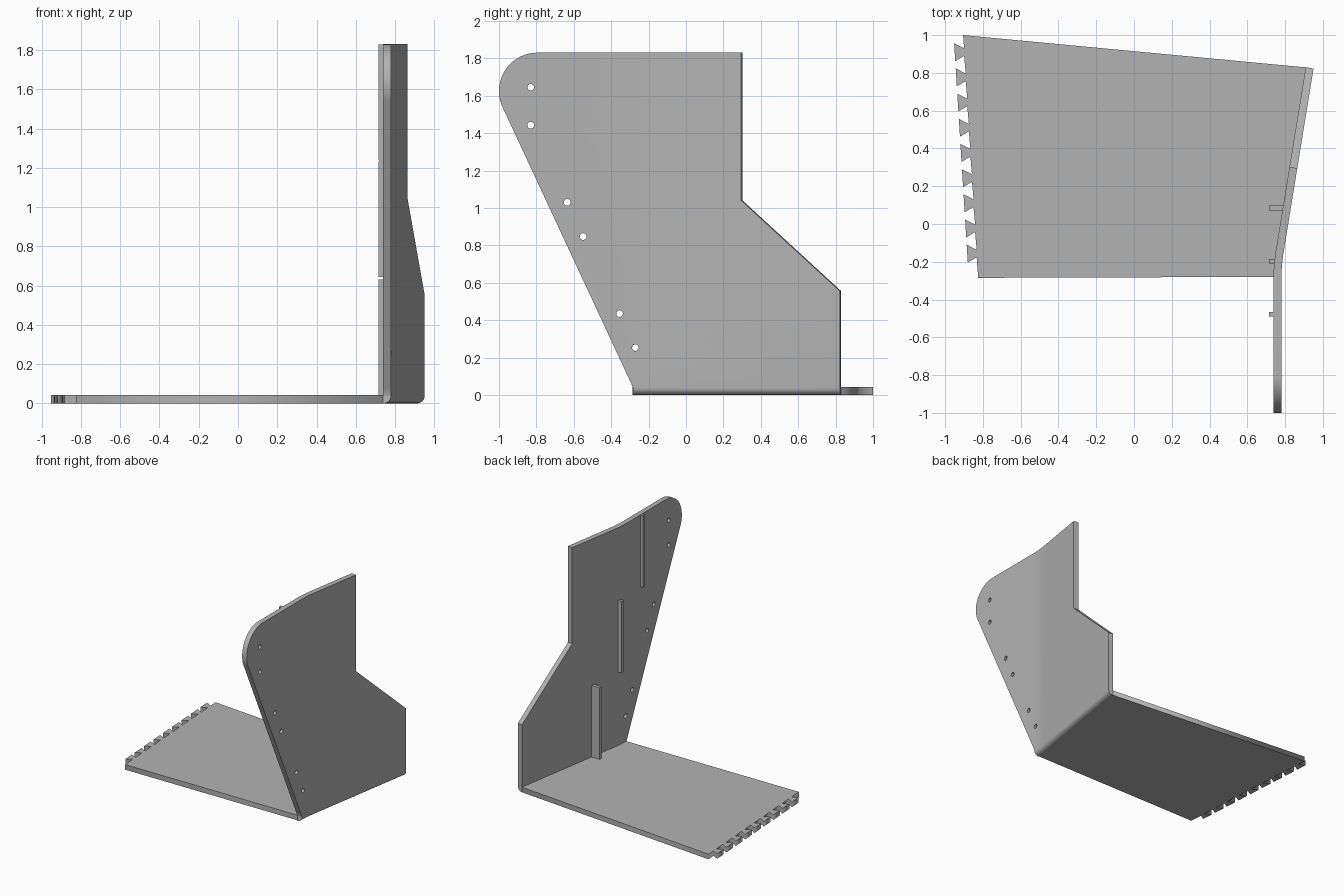
import bpy
import bmesh
import math
from mathutils import Vector

cube = bpy.data.objects.get("Cube")
if cube:
    bpy.data.objects.remove(cube)

THICK = 0.042
SLOPE = 0.163
BEND_START, BEND_WIDTH = -0.30, 0.16
WALL_X = 0.738

grey = bpy.data.materials.new("plain grey")
colour = (0.45, 0.45, 0.45, 1)
grey.diffuse_color = colour
grey.use_nodes = True
grey.node_tree.nodes["Principled BSDF"].inputs["Base Color"].default_value = colour


def bend(y):
    """Inner wall x and its slope at depth y."""
    d = min(max(y - BEND_START, 0), BEND_WIDTH)
    rest = max(y - BEND_START - BEND_WIDTH, 0)
    return WALL_X + SLOPE * (d * d / (2 * BEND_WIDTH) + rest), SLOPE * d / BEND_WIDTH


def circle(cx, cy, r, n=20):
    return [(cx + r * math.cos(2 * math.pi * i / n), cy + r * math.sin(2 * math.pi * i / n))
            for i in range(n)]


def sheet(loops):
    """Flat sheet from outlines, with holes, as a bmesh from z = 0 to THICK."""
    curve = bpy.data.curves.new("outline", "CURVE")
    curve.dimensions = "2D"
    curve.fill_mode = "BOTH"
    curve.extrude = THICK / 2
    for loop in loops:
        spline = curve.splines.new("POLY")
        spline.points.add(len(loop) - 1)
        for p, (a, b) in zip(spline.points, loop):
            p.co = (a, b, 0, 1)
        spline.use_cyclic_u = True
    temp = bpy.data.objects.new("outline", curve)
    bpy.context.collection.objects.link(temp)
    mesh = bpy.data.meshes.new_from_object(temp.evaluated_get(bpy.context.evaluated_depsgraph_get()))
    bm = bmesh.new()
    bm.from_mesh(mesh)
    bpy.data.objects.remove(temp)
    bpy.data.curves.remove(curve)
    bpy.data.meshes.remove(mesh)
    bmesh.ops.remove_doubles(bm, verts=bm.verts, dist=0.0002)
    bmesh.ops.translate(bm, verts=bm.verts, vec=(0, 0, THICK / 2))
    return bm


def finish(bm, name):
    bmesh.ops.recalc_face_normals(bm, faces=bm.faces)
    mesh = bpy.data.meshes.new(name)
    bm.to_mesh(mesh)
    bm.free()
    mesh.materials.append(grey)
    obj = bpy.data.objects.new(name, mesh)
    bpy.context.collection.objects.link(obj)
    return obj


def slice_at(bm, co, normal):
    bmesh.ops.bisect_plane(bm, geom=bm.verts[:] + bm.edges[:] + bm.faces[:],
                           plane_co=co, plane_no=normal, dist=0.0001)


# Side wall: outline in depth and height, with a rounded upper front corner
outline = [(-0.285, 0), (0.83, 0), (0.83, 0.555), (0.302, 1.04), (0.302, 1.83)]
for i in range(25):
    a = math.radians(90 + 115 * i / 24)
    outline.append((-0.795 + 0.205 * math.cos(a), 1.625 + 0.205 * math.sin(a)))
outline.append((-0.283, 0.04))
holes = [(-0.83, 1.645), (-0.83, 1.443), (-0.635, 1.03),
         (-0.55, 0.847), (-0.355, 0.435), (-0.27, 0.253)]
bm = sheet([outline] + [circle(y, z, 0.018) for y, z in holes])

# Extra cuts so that the bend and the rounded lower edge are smooth
for i in range(9):
    slice_at(bm, (BEND_START + BEND_WIDTH * i / 8, 0, 0), (1, 0, 0))
RADIUS = 0.038
for i in range(1, 9):
    slice_at(bm, (0, RADIUS * (1 - math.cos(math.pi / 2 * i / 8)), 0), (0, 1, 0))
for v in bm.verts:
    y, z, t = v.co
    if t > THICK / 2 and z < RADIUS:
        t -= RADIUS - math.sqrt(max(RADIUS ** 2 - (RADIUS - z) ** 2, 0))
    x, slope = bend(y)
    v.co = Vector((x, y, z)) + Vector((1, -slope, 0)).normalized() * t
wall = finish(bm, "side_wall")
bpy.ops.object.select_all(action="DESELECT")
wall.select_set(True)
bpy.context.view_layer.objects.active = wall
bpy.ops.object.shade_smooth_by_angle(angle=math.radians(30))

# Base plate: right edge follows the wall, left edge carries dovetail teeth
def left_x(y):
    return -0.905 + 0.0623 * (1 - y)


base = [(-0.905, 1.0), (left_x(-0.285), -0.285), (WALL_X + 0.003, -0.28)]
base += [(bend(y)[0] + 0.003, y) for y in (-0.26, -0.22, -0.18, -0.14, 0.829)]
teeth = []
for i in range(9):
    y = 0.91 - 0.1333 * i
    teeth += [(left_x(y), y + 0.02), (left_x(y) - 0.053, y + 0.047),
              (left_x(y) - 0.047, y - 0.048), (left_x(y), y - 0.02)]
finish(sheet([base[:1] + teeth + base[1:]]), "base_plate")

# Three upright ribs on the inner face of the wall
for name, y, z in (("lower_rib", 0.085, 0.04), ("middle_rib", -0.197, 0.643),
                   ("upper_rib", -0.478, 1.238)):
    bm = bmesh.new()
    bmesh.ops.create_cube(bm, size=1)
    x0, x1 = 0.715, bend(y)[0] + 0.006
    bmesh.ops.scale(bm, verts=bm.verts, vec=(x1 - x0, 0.026, 0.59))
    bmesh.ops.translate(bm, verts=bm.verts, vec=((x0 + x1) / 2, y, z + 0.295))
    finish(bm, name)
